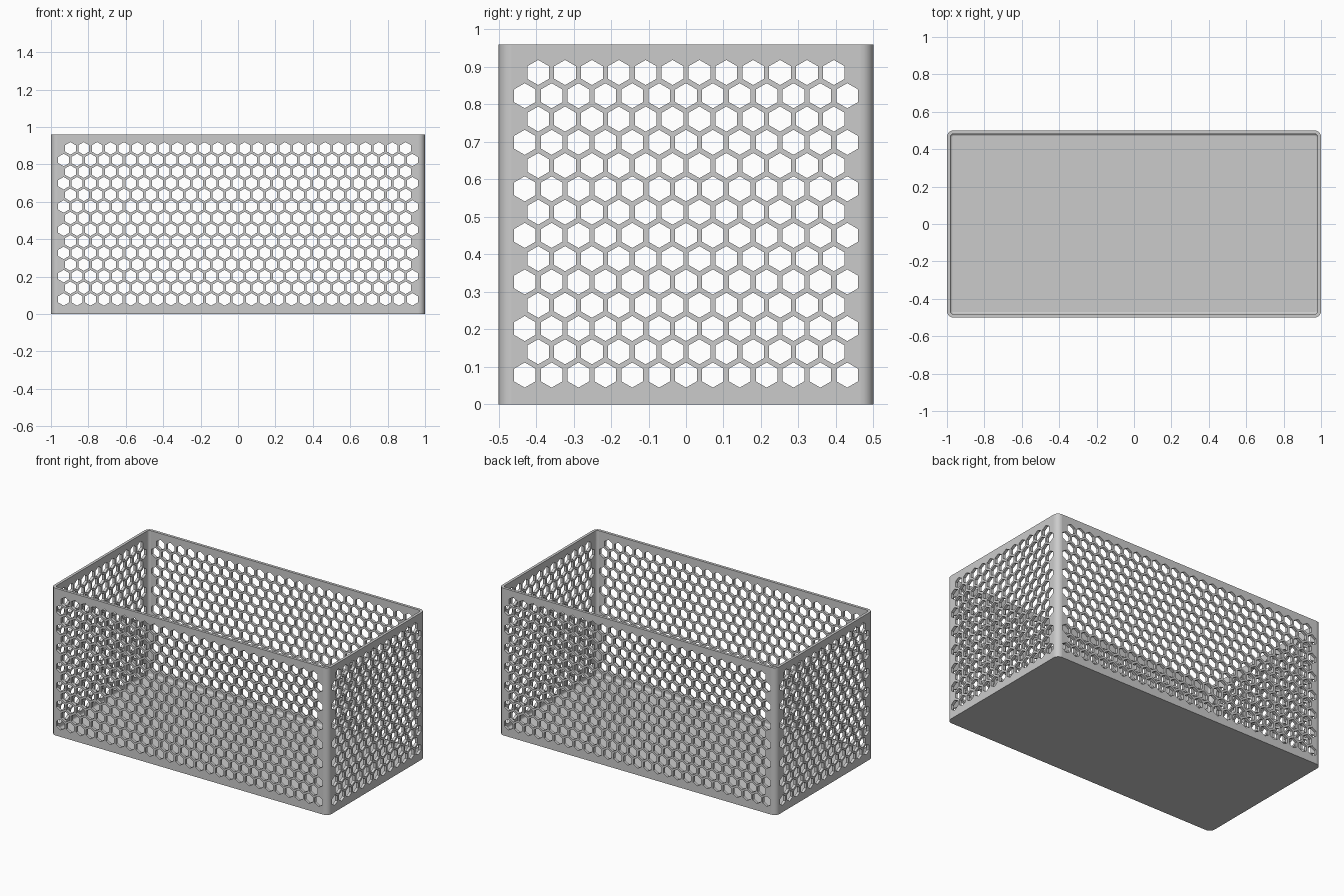
import bpy, bmesh, math
from mathutils import Vector

if "Cube" in bpy.data.objects:
    bpy.data.objects.remove(bpy.data.objects["Cube"], do_unlink=True)

HALF_X, HALF_Y, HEIGHT = 1.0, 0.5, 0.96
WALL, CORNER, FILLET = 0.018, 0.035, 0.012
PITCH, ROWS, FIRST_ROW, HOLE = 0.0717, 14, 0.078, 0.0335
SEGS = 6

grey = bpy.data.materials.new("warm grey metal")
grey.use_nodes = True
colour = (0.6, 0.6, 0.6, 1)
grey.diffuse_color = colour
grey.node_tree.nodes["Principled BSDF"].inputs["Base Color"].default_value = colour


def make_object(name, bm):
    bmesh.ops.recalc_face_normals(bm, faces=bm.faces)
    mesh = bpy.data.meshes.new(name)
    bm.to_mesh(mesh)
    bm.free()
    obj = bpy.data.objects.new(name, mesh)
    bpy.context.collection.objects.link(obj)
    return obj


def rounded_ring(bm, inset, z):
    """Rounded rectangle of vertices, shrunk by inset, at height z."""
    radius, verts = CORNER - inset, []
    for k, (sx, sy) in enumerate([(1, 1), (-1, 1), (-1, -1), (1, -1)]):
        for i in range(SEGS + 1):
            a = (k + i / SEGS) * math.pi / 2
            verts.append(bm.verts.new((sx * (HALF_X - CORNER) + radius * math.cos(a),
                                       sy * (HALF_Y - CORNER) + radius * math.sin(a), z)))
    return verts


# Open box shell: outside, rim, inside, filleted floor
bm = bmesh.new()
levels = [(0, 0), (0, HEIGHT), (WALL, HEIGHT)]
for i in range(5):
    a = i / 4 * math.pi / 2
    levels.append((WALL + FILLET * (1 - math.cos(a)),
                   WALL + FILLET * (1 - math.sin(a))))
rings = [rounded_ring(bm, *level) for level in levels]
for low, high in zip(rings, rings[1:]):
    for i in range(len(low)):
        j = (i + 1) % len(low)
        bm.faces.new((low[i], low[j], high[j], high[i]))
bm.faces.new(rings[0])
bm.faces.new(rings[-1])
basket = make_object("perforated_basket", bm)
basket.data.materials.append(grey)


def hole_cutter(name, along, through, columns, reach):
    """Staggered hexagonal prisms running through two opposite walls."""
    bm = bmesh.new()
    along, through = Vector(along), Vector(through)
    for row in range(ROWS):
        count = columns - row % 2
        z = FIRST_ROW + row * PITCH * math.sqrt(3) / 2
        for c in range(count):
            centre = along * (c - (count - 1) / 2) * PITCH + Vector((0, 0, z))
            ends = []
            for side in (-reach, reach):
                ends.append([bm.verts.new(centre + through * side
                             + along * HOLE * math.sin(k * math.pi / 3)
                             + Vector((0, 0, HOLE * math.cos(k * math.pi / 3))))
                             for k in range(6)])
            for end in ends:
                bm.faces.new(end)
            for k in range(6):
                n = (k + 1) % 6
                bm.faces.new((ends[0][k], ends[0][n], ends[1][n], ends[1][k]))
    cutter = make_object(name, bm)
    cutter.data.materials.append(grey)
    cutter.hide_render = True
    return cutter


# Honeycomb holes in the long and short walls
cutters = [hole_cutter("long_wall_cutter", (1, 0, 0), (0, 1, 0), 27, HALF_Y + 0.1),
           hole_cutter("short_wall_cutter", (0, 1, 0), (1, 0, 0), 13, HALF_X + 0.1)]
for cutter in cutters:
    mod = basket.modifiers.new(cutter.name, 'BOOLEAN')
    mod.operation, mod.object, mod.solver = 'DIFFERENCE', cutter, 'MANIFOLD'

bpy.ops.object.select_all(action='DESELECT')
basket.select_set(True)
bpy.context.view_layer.objects.active = basket
for cutter in cutters:
    bpy.ops.object.modifier_apply(modifier=cutter.name)
for cutter in cutters:
    bpy.data.objects.remove(cutter, do_unlink=True)

# Smooth corners, flat walls
bpy.ops.object.shade_smooth_by_angle(angle=math.radians(25))
for face in basket.data.polygons:
    if max(abs(n) for n in face.normal) > 0.9999:
        face.use_smooth = False
